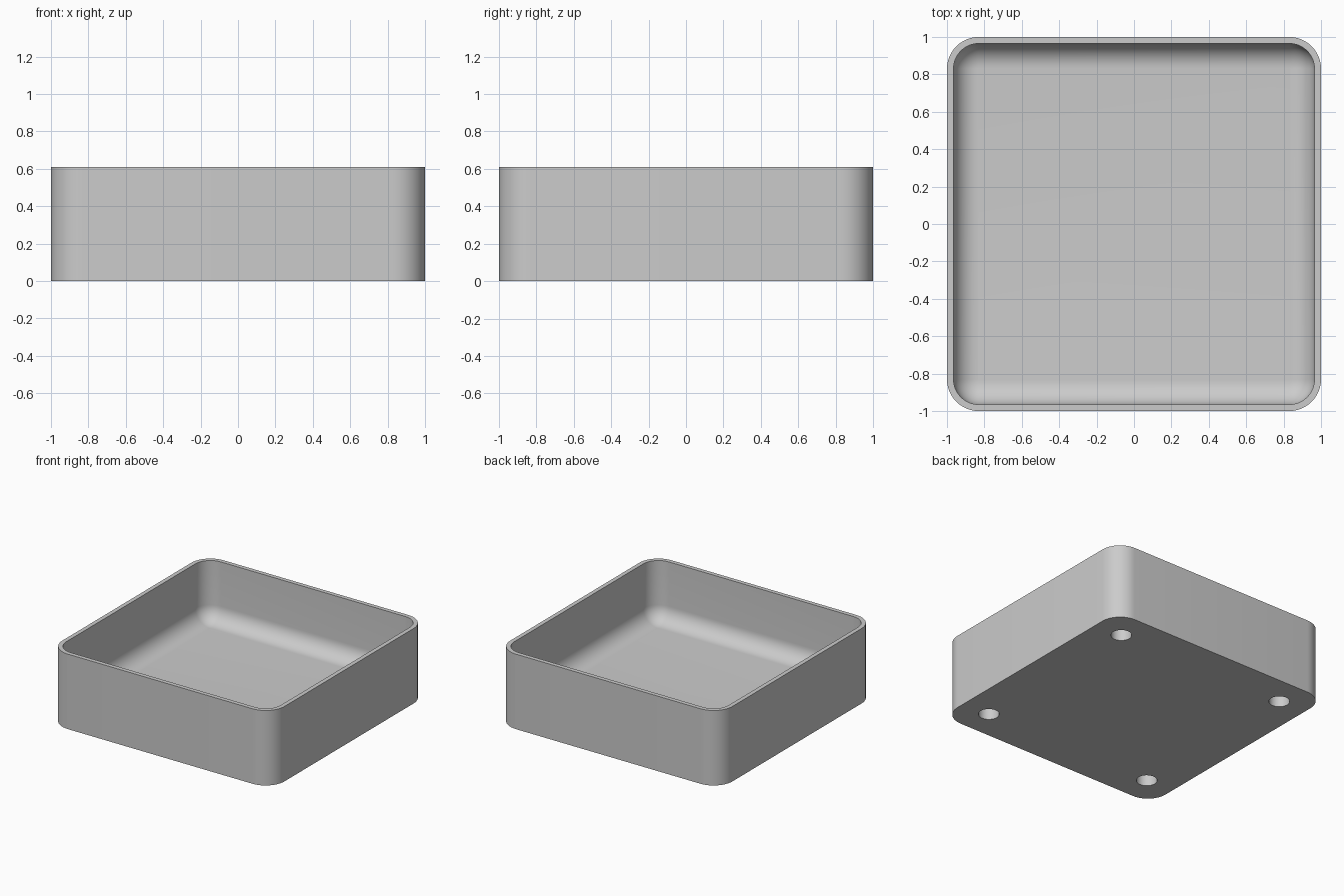
import bpy, bmesh, math

cube = bpy.data.objects.get("Cube")
if cube:
    bpy.data.objects.remove(cube, do_unlink=True)

HEIGHT, WALL, FLOOR = 0.61, 0.035, 0.12
CORNER, FILLET = 0.17, 0.13
HOLE_POS, HOLE_RADIUS, HOLE_DEPTH = 0.76, 0.077, 0.1
STEPS = 12

grey = bpy.data.materials.new("plain grey")
grey.use_nodes = True
colour = (0.6, 0.6, 0.6, 1)
grey.diffuse_color = colour
grey.node_tree.nodes["Principled BSDF"].inputs["Base Color"].default_value = colour


def rounded_loop(bm, inset, z):
    """Rounded square, inset from the outer wall, at height z."""
    centre, radius = 1 - CORNER, CORNER - inset
    verts = []
    for quarter in range(4):
        mid = (quarter + 0.5) * math.pi / 2
        cx = math.copysign(centre, math.cos(mid))
        cy = math.copysign(centre, math.sin(mid))
        for i in range(STEPS + 1):
            a = (quarter + i / STEPS) * math.pi / 2
            verts.append(bm.verts.new((cx + radius * math.cos(a),
                                       cy + radius * math.sin(a), z)))
    return verts


# Tray: outer wall, flat rim, inner wall and filleted floor
profile = [(0, 0), (0, HEIGHT), (WALL, HEIGHT)]
for i in range(STEPS + 1):
    a = i / STEPS * math.pi / 2
    profile.append((WALL + FILLET * (1 - math.cos(a)),
                    FLOOR + FILLET * (1 - math.sin(a))))

bm = bmesh.new()
loops = [rounded_loop(bm, inset, z) for inset, z in profile]
for low, high in zip(loops, loops[1:]):
    for i in range(len(low)):
        j = (i + 1) % len(low)
        bm.faces.new((low[i], low[j], high[j], high[i]))
bm.faces.new(loops[0])
bm.faces.new(loops[-1])
bmesh.ops.recalc_face_normals(bm, faces=bm.faces)
mesh = bpy.data.meshes.new("tray")
bm.to_mesh(mesh)
bm.free()
mesh.materials.append(grey)
tray = bpy.data.objects.new("tray", mesh)
bpy.context.collection.objects.link(tray)

# Four blind round sockets under the corners
bm = bmesh.new()
for sx in (-1, 1):
    for sy in (-1, 1):
        made = bmesh.ops.create_cone(bm, cap_ends=True, segments=40,
                                     radius1=HOLE_RADIUS, radius2=HOLE_RADIUS,
                                     depth=2 * HOLE_DEPTH)
        bmesh.ops.translate(bm, verts=made["verts"],
                            vec=(sx * HOLE_POS, sy * HOLE_POS, 0))
mesh = bpy.data.meshes.new("socket_cutter")
bm.to_mesh(mesh)
bm.free()
mesh.materials.append(grey)
cutter = bpy.data.objects.new("socket_cutter", mesh)
bpy.context.collection.objects.link(cutter)

cut = tray.modifiers.new("sockets", "BOOLEAN")
cut.operation = "DIFFERENCE"
cut.solver = "EXACT"
cut.object = cutter
bpy.context.view_layer.objects.active = tray
tray.select_set(True)
bpy.ops.object.modifier_apply(modifier=cut.name)
bpy.data.objects.remove(cutter, do_unlink=True)

bpy.ops.object.shade_smooth_by_angle(angle=math.radians(30))
